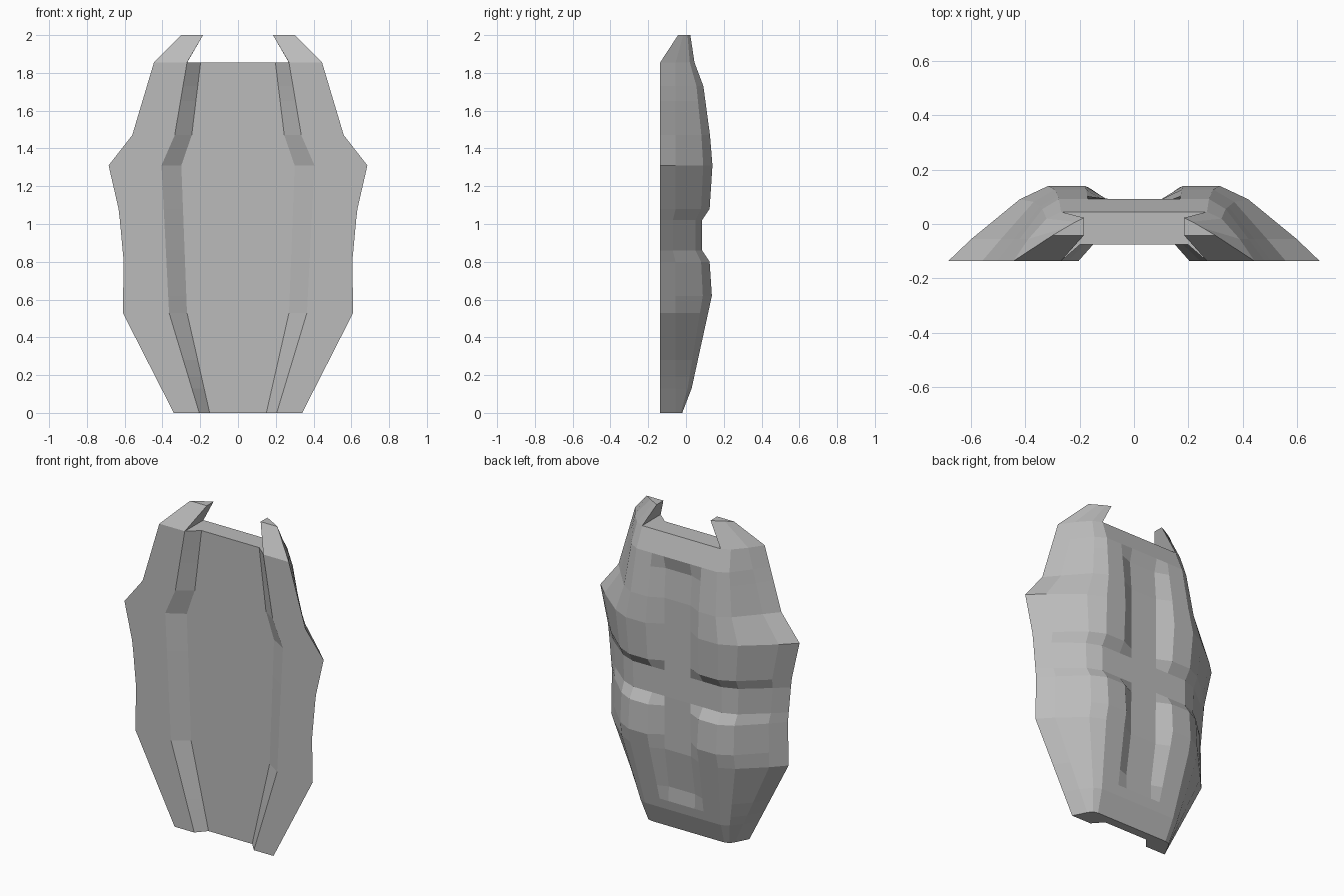
import bpy
import bmesh

cube = bpy.data.objects.get("Cube")
if cube:
    bpy.data.objects.remove(cube, do_unlink=True)

grey = bpy.data.materials.new("plain_grey")
grey.use_nodes = True
colour = (0.5, 0.5, 0.5, 1)
grey.diffuse_color = colour
grey.node_tree.nodes["Principled BSDF"].inputs["Base Color"].default_value = colour

FRONT, PANEL, MIDDLE, TOP = -0.137, -0.075, -0.055, 1.855

# Outlines along the height, as (height, value) pairs
outer_width = [(0, .34), (.53, .61), (.8, .605), (1.07, .63), (1.31, .685), (1.47, .56), (TOP, .445)]
flange_width = [(0, .205), (.53, .365), (1.31, .405), (1.47, .335), (TOP, .27)]
panel_width = [(0, .15), (.53, .27), (1.31, .3), (1.47, .245), (TOP, .198)]
ridge_depth = [(0, -.02), (.13, .03), (.62, .137), (.8, .125), (.86, .085), (1.02, .085),
               (1.08, .125), (1.31, .14), (1.47, .127), (1.73, .092), (TOP, .045)]
strip_depth = [(0, -.02), (.13, .03), (.19, .043), (.28, .04), (.53, .08), (.86, .085),
               (1.47, .085), (1.65, .072), (1.73, .092), (TOP, .045)]
ridge_inner = [(0, .14), (.53, .17), (1.31, .18), (1.73, .17), (TOP, .2)]
rows = [0, .13, .19, .28, .53, .62, .8, .86, 1.02, 1.08, 1.31, 1.47, 1.65, 1.73, TOP]


def at(track, z):
    """Straight-line value of a track at a height."""
    for (z0, v0), (z1, v1) in zip(track, track[1:]):
        if z <= z1:
            return v0 + (v1 - v0) * (z - z0) / (z1 - z0)
    return track[-1][1]


def half_section(z):
    """Half of the cross-section, from the back strip round to the front panel."""
    w, ridge = at(outer_width, z), at(ridge_depth, z)
    groove = .86 <= z <= 1.02
    return [(.09, at(strip_depth, z)),
            (at(ridge_inner, z), ridge),
            (.18 + .2 * w, ridge),
            (.14 + .41 * w, ridge - .25 * (ridge - MIDDLE)),
            (.875 * w, MIDDLE - (.015 if groove else 0)),
            (w, FRONT),
            (at(flange_width, z), FRONT),
            (at(panel_width, z), PANEL)]


def loft(name, rings):
    """Skin closed rings of points and cap both ends."""
    bm = bmesh.new()
    loops = [[bm.verts.new(p) for p in ring] for ring in rings]
    n = len(loops[0])
    for a, b in zip(loops, loops[1:]):
        for i in range(n):
            j = (i + 1) % n
            bm.faces.new((a[i], a[j], b[j], b[i]))
    bm.faces.new(loops[0][::-1])
    bm.faces.new(loops[-1])
    bmesh.ops.recalc_face_normals(bm, faces=bm.faces)
    mesh = bpy.data.meshes.new(name)
    bm.to_mesh(mesh)
    bm.free()
    mesh.materials.append(grey)
    obj = bpy.data.objects.new(name, mesh)
    bpy.context.collection.objects.link(obj)
    return obj


# Main plate with ridges, cross groove and recessed front
rings = []
for z in rows:
    half = half_section(z)
    full = half + [(-x, y) for x, y in reversed(half)]
    rings.append([(x, y, z) for x, y in full])
loft("back_plate", rings)

# Horns leaning inward above the top edge
base = half_section(TOP)[2:7]
tip = [(.185, .023), (.215, .008), (.255, -.015), (.3, -.042), (.185, -.042)]
for side, name in ((1, "left_horn"), (-1, "right_horn")):
    loft(name, [[(side * x, y, z) for x, y in ring] for ring, z in ((base, TOP), (tip, 2))])
